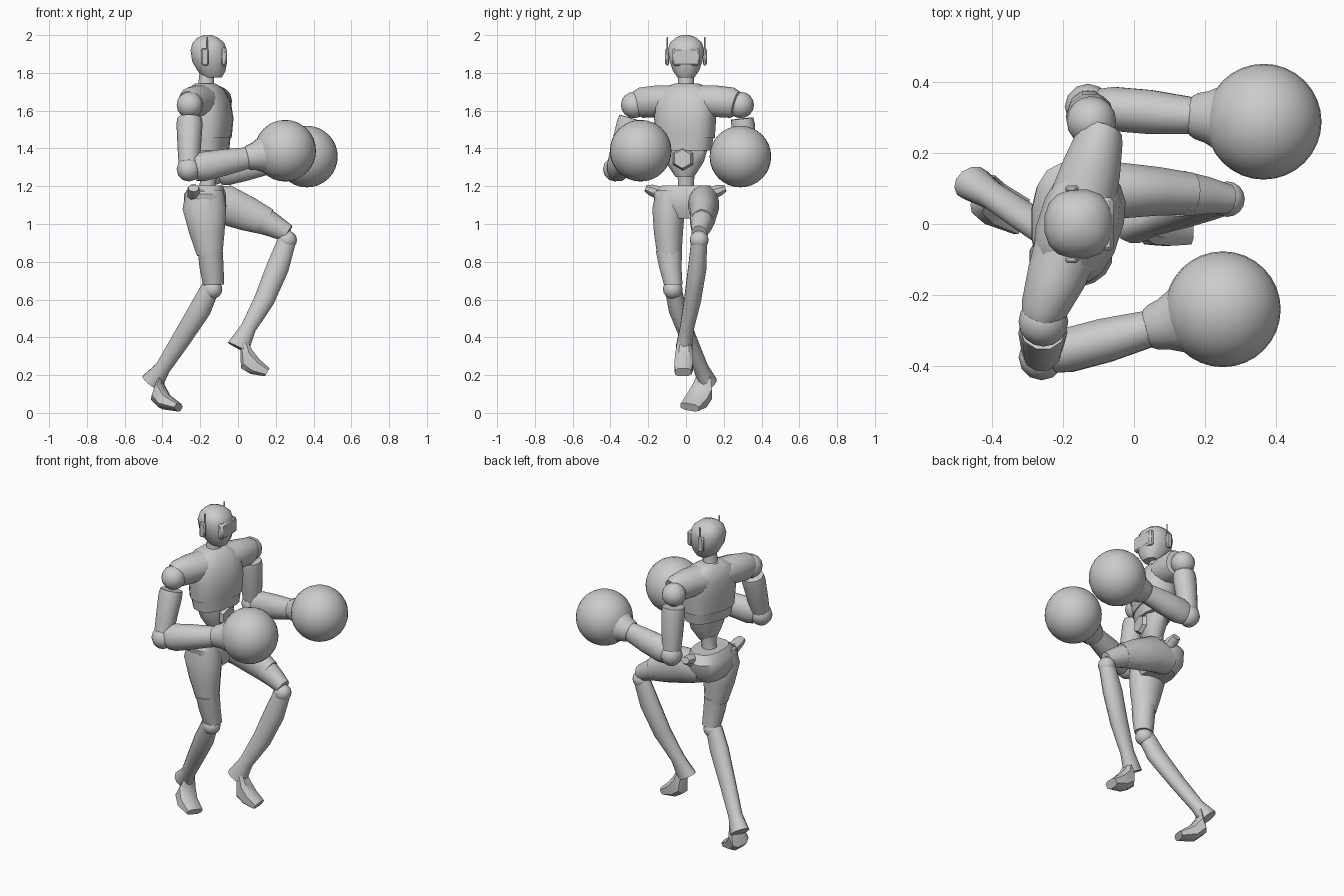
import bpy, math
from mathutils import Vector, Matrix

if "Cube" in bpy.data.objects:
    bpy.data.objects.remove(bpy.data.objects["Cube"])

grey = bpy.data.materials.new("plain_grey")
grey.use_nodes = True
grey.diffuse_color = (0.6, 0.6, 0.6, 1)
grey.node_tree.nodes["Principled BSDF"].inputs["Base Color"].default_value = (0.6, 0.6, 0.6, 1)

X, Y, Z = Vector((1, 0, 0)), Vector((0, 1, 0)), Vector((0, 0, 1))


def finish(ob, name, angle=40):
    ob.name = name
    ob.data.materials.clear()
    ob.data.materials.append(grey)
    bpy.ops.object.select_all(action='DESELECT')
    ob.select_set(True)
    bpy.context.view_layer.objects.active = ob
    bpy.ops.object.shade_smooth_by_angle(angle=math.radians(angle))
    return ob


def loft(name, rows, sides=16, ref=Y, power=2.0, axis=None, yaw=0, at=(0, 0, 0), angle=40):
    """Skin rings (x, y, z, radius along ref, radius across) placed along a path."""
    pts = [Vector(r[:3]) for r in rows]
    verts, faces = [], []
    for i, row in enumerate(rows):
        t = axis or (pts[min(i + 1, len(pts) - 1)] - pts[max(i - 1, 0)]).normalized()
        side = (ref - t * ref.dot(t)).normalized()
        front = side.cross(t)
        for k in range(sides):
            a = math.tau * (k + 0.5) / sides
            c, s = math.cos(a), math.sin(a)
            u = math.copysign(abs(c) ** (2 / power), c) * row[3]
            v = math.copysign(abs(s) ** (2 / power), s) * row[4]
            verts.append(pts[i] + side * u + front * v)
    for i in range(len(rows) - 1):
        for k in range(sides):
            j = (k + 1) % sides
            a, b = i * sides, (i + 1) * sides
            faces.append((a + k, b + k, b + j, a + j))
    faces.append(tuple(range(sides)))
    last = (len(rows) - 1) * sides
    faces.append(tuple(last + k for k in reversed(range(sides))))
    me = bpy.data.meshes.new(name)
    me.from_pydata(verts, [], faces)
    me.transform(Matrix.Translation(at) @ Matrix.Rotation(math.radians(yaw), 4, 'Z'))
    me.update()
    ob = bpy.data.objects.new(name, me)
    bpy.context.collection.objects.link(ob)
    return finish(ob, name, angle)


def ball(name, loc, r, seg=16):
    bpy.ops.mesh.primitive_uv_sphere_add(segments=seg, ring_count=seg // 2, radius=r, location=loc)
    return finish(bpy.context.object, name)


def box(name, loc, size):
    bpy.ops.mesh.primitive_cube_add(size=1, location=loc)
    ob = bpy.context.object
    ob.scale = size
    bpy.ops.object.transform_apply(location=False, rotation=False)
    bev = ob.modifiers.new("bevel", 'BEVEL')
    bev.width = min(size) * 0.3
    return finish(ob, name)


# Head, visor and ear pieces
loft("head", [(-.135, 0, 1.775, .045, .05), (-.14, 0, 1.81, .07, .075), (-.15, 0, 1.86, .088, .094),
              (-.155, 0, 1.92, .098, .098), (-.157, 0, 1.96, .085, .085),
              (-.16, 0, 1.985, .058, .058), (-.16, 0, 2.0, .022, .022)], power=2.4, axis=Z)
box("visor", (-.075, 0, 1.885), (.036, .15, .095))
for side, label in ((1, "left"), (-1, "right")):
    box(label + "_ear", (-.175, side * .1, 1.885), (.038, .02, .09))
    box(label + "_antenna", (-.163, side * .098, 1.945), (.008, .008, .09))
loft("neck", [(-.17, 0, 1.69, .055, .055), (-.168, 0, 1.74, .043, .043), (-.165, 0, 1.8, .042, .04)])

# Upper body, turned a little to its right
body = dict(yaw=-18, at=(-.165, 0, 0), axis=Z)
loft("chest", [(-.01, 0, 1.745, .06, .05), (-.005, 0, 1.715, .13, .085), (.005, 0, 1.65, .165, .11),
               (.015, 0, 1.56, .165, .116), (.015, 0, 1.48, .16, .108), (.015, 0, 1.455, .158, .105)],
     power=2.5, **body)
loft("chest_band", [(.015, 0, 1.462, .152, .1), (.018, 0, 1.39, .142, .09)], power=2.5, **body)
loft("abdomen", [(.018, 0, 1.40, .125, .08), (.025, 0, 1.33, .105, .075), (.02, 0, 1.25, .05, .05)],
     sides=10, **body)
loft("belly_plate", [(.09, 0, 1.345, .062, .062), (.112, 0, 1.345, .05, .05)], sides=6, yaw=-10, at=(-.16, 0, 0))
loft("shoulders", [(-.01, -.275, 1.635, .058, .07), (-.01, -.25, 1.642, .068, .082),
                   (-.005, -.16, 1.65, .085, .085), (0, 0, 1.65, .1, .085), (-.005, .16, 1.65, .085, .085),
                   (-.01, .25, 1.642, .068, .082), (-.01, .275, 1.635, .058, .07)],
     ref=X, yaw=-18, at=(-.165, 0, 0))
loft("waist", [(-.165, 0, 1.16, .05, .05), (-.16, 0, 1.22, .042, .042), (-.155, 0, 1.28, .05, .05)])

# Arms and big round gloves
arms = {
    "right": ((-.255, -.275, 1.63), (-.26, -.375, 1.29), (.25, -.24, 1.388)),
    "left": ((-.12, .29, 1.63), (-.13, .33, 1.27), (.365, .288, 1.357)),
}
for label, (shoulder, elbow, fist) in arms.items():
    s, e, f = Vector(shoulder), Vector(elbow), Vector(fist)
    ball(label + "_shoulder_ball", s, .07)
    upper = [(*s.lerp(e, t), r, r * 1.05) for t, r in ((.2, .062), (.3, .066), (.7, .058), (1.0, .05))]
    loft(label + "_upper_arm", upper, sides=10)
    ball(label + "_elbow", e, .065, 12)
    fore = [(*e.lerp(f, t), a, b) for t, a, b in
            ((.06, .055, .07), (.14, .064, .08), (.35, .064, .073), (.62, .052, .058))]
    loft(label + "_forearm", fore, sides=12)
    cuff = [(*e.lerp(f, t), r, r) for t, r in ((.59, .056), (.62, .066), (.68, .074), (.78, .1))]
    loft(label + "_cuff", cuff, sides=16)
    ball(label + "_glove", f, .163, 32)

# Hips
loft("pelvis", [(-.165, 0, 1.205, .13, .085), (-.175, 0, 1.16, .175, .112), (-.175, 0, 1.09, .165, .115),
                (-.17, 0, 1.03, .11, .085)], axis=Z, power=2.5)
for label, x, y in (("right", -.235, -.185), ("left", -.14, .18)):
    loft(label + "_hip_cup", [(x, y * .7, 1.16, .035, .04), (x, y, 1.18, .035, .032),
                              (x, y * 1.16, 1.19, .028, .02)], sides=8, ref=X)

# Right leg: standing, shin angled back
loft("right_thigh", [(-.175, -.09, 1.18, .07, .10), (-.178, -.092, 1.08, .088, .118),
                     (-.165, -.093, .95, .078, .095), (-.15, -.088, .83, .065, .068)], axis=Z)
loft("right_knee_guard", [(-.147, -.09, .855, .073, .066), (-.14, -.083, .77, .062, .064),
                          (-.13, -.068, .68, .052, .056)], sides=10, axis=Z)
ball("right_knee", (-.135, -.07, .655), .052)
loft("right_shin", [(-.145, -.07, .665, .044, .05), (-.2, -.045, .55, .048, .06), (-.3, .015, .39, .042, .052),
                    (-.4, .08, .235, .04, .042), (-.455, .115, .16, .05, .062)], sides=12)
loft("right_foot", [(-.41, .095, .18, .04, .035), (-.425, .085, .11, .06, .055),
                    (-.39, .055, .062, .062, .045), (-.315, .02, .03, .055, .022)], sides=8, power=3, axis=Vector((.8, -.35, -.45)).normalized())

# Left leg: raised, shin hanging back
loft("left_thigh", [(-.17, .08, 1.105, .085, .09), (-.06, .095, 1.1, .082, .108),
                    (.06, .092, 1.05, .07, .092), (.16, .085, 1.01, .06, .072)])
loft("left_knee_guard", [(.13, .085, 1.02, .067, .074), (.2, .08, .985, .055, .06),
                         (.265, .07, .95, .042, .047)], sides=10)
ball("left_knee", (.262, .07, .915), .05)
loft("left_shin", [(.26, .07, .915, .043, .05), (.21, .06, .77, .05, .062), (.14, .035, .6, .046, .056),
                   (.055, .005, .45, .038, .042), (0, -.01, .345, .045, .062)], sides=12)
loft("left_foot", [(.03, -.01, .36, .038, .035), (.045, -.01, .285, .05, .06),
                   (.09, -.012, .245, .052, .048), (.155, -.015, .215, .045, .026)], sides=8, power=3,
     axis=Vector((.85, 0, -.52)))
